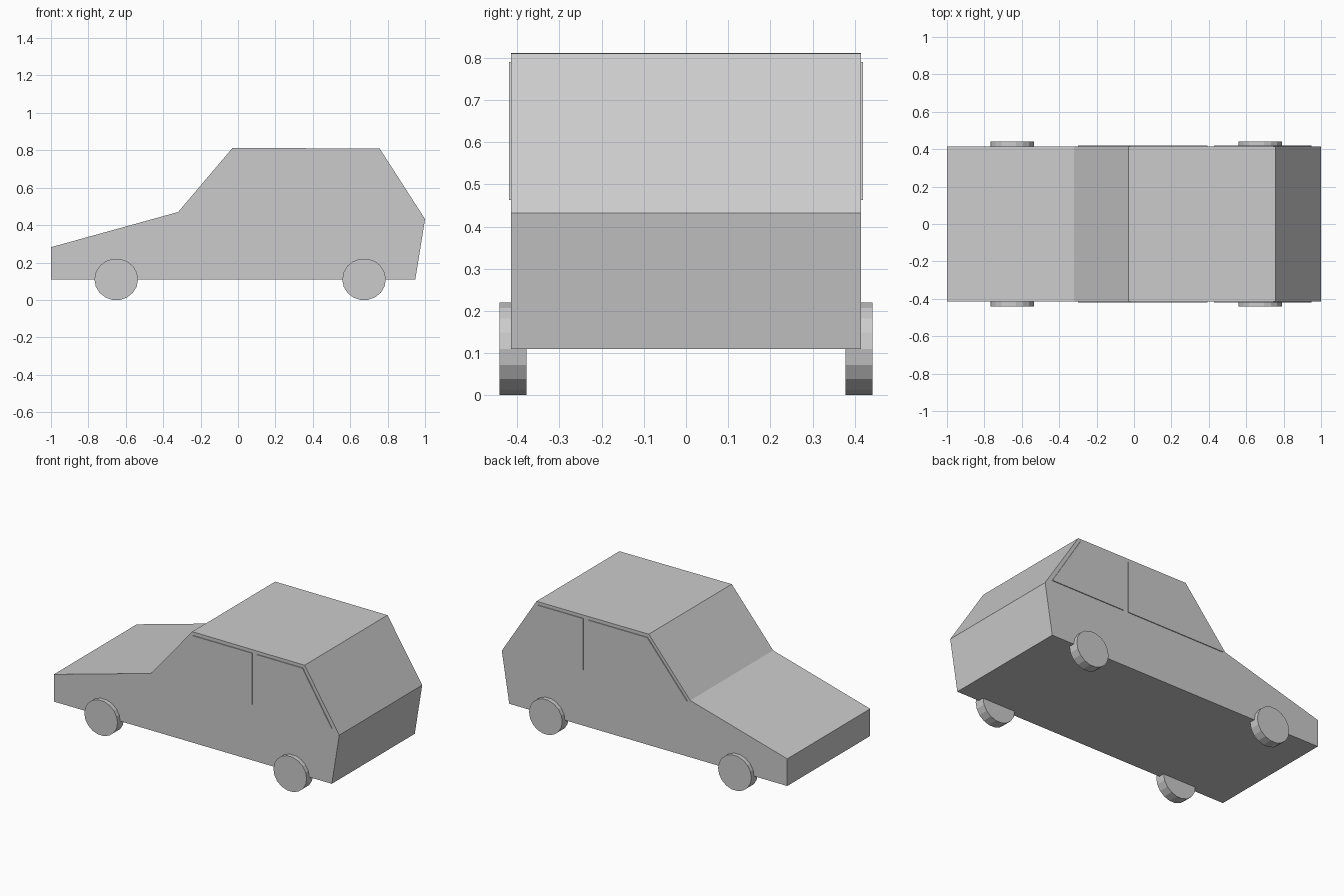
import bpy
import bmesh
from math import cos, sin, tau

cube = bpy.data.objects.get("Cube")
if cube:
    bpy.data.objects.remove(cube, do_unlink=True)

GREY = (0.6, 0.6, 0.6, 1)
grey = bpy.data.materials.new("plain grey")
grey.diffuse_color = GREY
grey.use_nodes = True
grey.node_tree.nodes["Principled BSDF"].inputs["Base Color"].default_value = GREY


def side_prism(name, outline, y0, y1):
    """Extrude an x-z outline from y0 to y1."""
    bm = bmesh.new()
    face = bm.faces.new([bm.verts.new((x, y0, z)) for x, z in outline])
    grown = bmesh.ops.extrude_face_region(bm, geom=[face])["geom"]
    moved = [v for v in grown if isinstance(v, bmesh.types.BMVert)]
    bmesh.ops.translate(bm, verts=moved, vec=(0, y1 - y0, 0))
    bmesh.ops.recalc_face_normals(bm, faces=bm.faces)
    mesh = bpy.data.meshes.new(name)
    bm.to_mesh(mesh)
    bm.free()
    mesh.materials.append(grey)
    obj = bpy.data.objects.new(name, mesh)
    bpy.context.collection.objects.link(obj)
    return obj


# Body shell, nose towards -x
HALF = 0.415
side_prism("body", [(-1, 0.11), (-1, 0.282), (-0.32, 0.47), (-0.03, 0.812),
                    (0.757, 0.81), (1, 0.432), (0.948, 0.11)], -HALF, HALF)

# Thin side windows
windows = {
    "front_window": [(-0.3, 0.463), (-0.022, 0.79), (0.392, 0.79), (0.392, 0.463)],
    "rear_window": [(0.427, 0.463), (0.427, 0.79), (0.745, 0.79), (0.95, 0.463)],
}

# Wheel outline, slightly wider than tall
SIDES = 18


def wheel_outline(cx):
    return [(cx + 0.1165 * cos(tau * i / SIDES), 0.11 + 0.1115 * sin(tau * i / SIDES))
            for i in range(SIDES)]


for side, s in (("right", -1), ("left", 1)):
    for name, outline in windows.items():
        side_prism(f"{name}_{side}", outline, s * (HALF - 0.003), s * (HALF + 0.005))
    for name, cx in (("front_wheel", -0.651), ("rear_wheel", 0.674)):
        side_prism(f"{name}_{side}", wheel_outline(cx), s * 0.378, s * 0.442)
